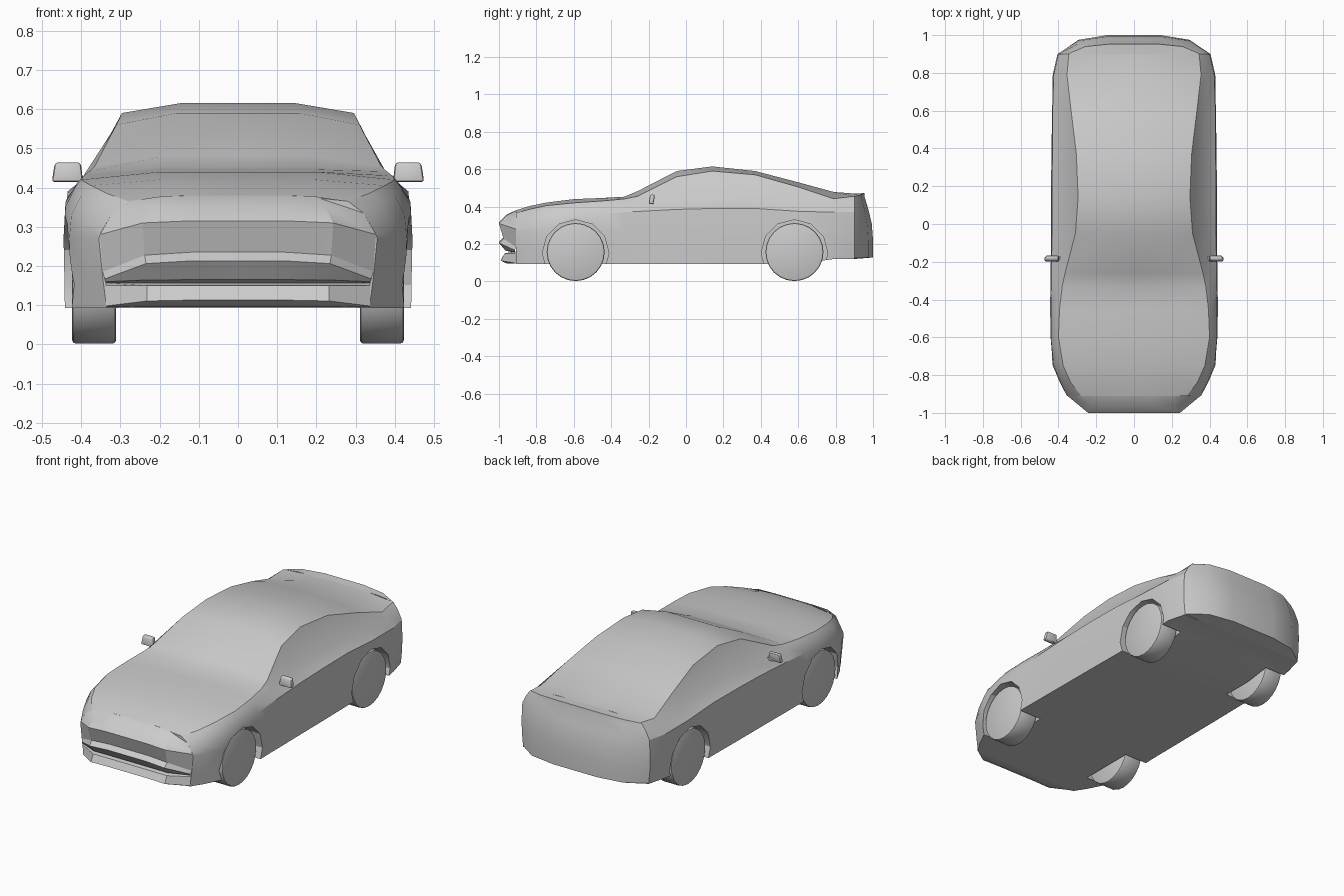
import bpy, bmesh, math

if "Cube" in bpy.data.objects:
    bpy.data.objects.remove(bpy.data.objects["Cube"])


def finish(obj, angle=30):
    bpy.ops.object.select_all(action='DESELECT')
    bpy.context.view_layer.objects.active = obj
    obj.select_set(True)
    for m in list(obj.modifiers):
        bpy.ops.object.modifier_apply(modifier=m.name)
    bpy.ops.object.shade_smooth_by_angle(angle=math.radians(angle))
    return obj


def make(name, verts, faces):
    me = bpy.data.meshes.new(name)
    me.from_pydata(verts, [], faces)
    obj = bpy.data.objects.new(name, me)
    bpy.context.collection.objects.link(obj)
    return obj


# Main body: cross sections (y, top z, edge x, edge z, belt x, belt z, half width, sill x)
SECTIONS = [
    (-.91, .380, .280, .365, .320, .335, .355, .335),
    (-.84, .402, .335, .385, .360, .362, .392, .380),
    (-.75, .421, .375, .405, .400, .380, .430, .425),
    (-.60, .440, .400, .420, .415, .402, .445, .442),
    (-.45, .446, .394, .430, .410, .412, .445, .442),
    (-.33, .453, .380, .441, .402, .420, .442, .440),
    (-.26, .482, .365, .455, .398, .424, .441, .440),
    (-.05, .590, .310, .560, .380, .435, .440, .438),
    (.14, .615, .296, .590, .372, .440, .440, .437),
    (.37, .590, .305, .570, .372, .440, .437, .434),
    (.60, .530, .333, .505, .380, .425, .436, .432),
    (.79, .478, .355, .442, .385, .420, .430, .424),
    (.90, .470, .345, .455, .375, .420, .405, .395),
]


def ring(y, zc, xe, ze, xb, zb, w, xs):
    floor = .12 if y > .7 else .093
    half = [(0, zc), (xe * .5, zc), (xe, ze), (xb, zb), (w - .005, zb - .05),
            (w, .27), (w * .5 + xs * .5, .17), (xs, floor), (0, floor)]
    loop = half + [(-x, z) for x, z in half[-2:0:-1]]
    return [(x, y, z) for x, z in loop]


rings = [ring(*s) for s in SECTIONS]
n, k = len(rings[0]), len(rings)
faces = [(i * n + j, (i + 1) * n + j, (i + 1) * n + (j + 1) % n, i * n + (j + 1) % n)
         for i in range(k - 1) for j in range(n)]
faces += [tuple(range(n)), tuple(range((k - 1) * n, k * n))]
body = make("car_body", [v for r in rings for v in r], faces)
bm = bmesh.new()
bm.from_mesh(body.data)
bmesh.ops.recalc_face_normals(bm, faces=bm.faces)
bm.to_mesh(body.data)
bm.free()

# Wheel arches cut from the body
for y in (-.59, .58):
    for s in (-1, 1):
        bpy.ops.mesh.primitive_cylinder_add(vertices=12, radius=.178, depth=.3,
                                            location=(s * .45, y, .152), rotation=(0, math.pi / 2, 0))
        cutter = bpy.context.object
        cutter.name = "arch_cutter"
        cutter.hide_render = True
        mod = body.modifiers.new("arch", 'BOOLEAN')
        mod.operation = 'DIFFERENCE'
        mod.solver = 'EXACT'
        mod.object = cutter
finish(body)
for o in [o for o in bpy.data.objects if o.name.startswith("arch_cutter")]:
    bpy.data.objects.remove(o)


# Nose and tail: rows of (centre y, centre z, edge x, edge y, edge z) from top to bottom
def fascia(name, rows, columns, flip):
    cols = [(-f, ly, lz) for f, ly, lz in columns[:0:-1]] + columns
    m = len(cols)
    verts = [(f * ex, cy + (ey - cy) * ly, cz + (ez - cz) * lz)
             for cy, cz, ex, ey, ez in rows for f, ly, lz in cols]
    quads = []
    for i in range(len(rows) - 1):
        for j in range(m - 1):
            q = (i * m + j, (i + 1) * m + j, (i + 1) * m + j + 1, i * m + j + 1)
            quads.append(q[::-1] if flip else q)
    return finish(make(name, verts, quads))


fascia("front_bumper", [
    (-.91, .380, .280, -.91, .365),
    (-.96, .357, .320, -.91, .335),
    (-1.0, .315, .352, -.91, .280),
    (-.975, .235, .345, -.91, .185),
    (-1.0, .213, .340, -.915, .167),
    (-.965, .165, .338, -.913, .160),
    (-.93, .157, .337, -.912, .157),
    (-.97, .150, .337, -.912, .150),
    (-.99, .113, .336, -.912, .098),
    (-.96, .097, .335, -.91, .095),
    (-.91, .095, .335, -.91, .095),
], [(0, 0, 0), (.35, 0, 0), (.69, 0, .15), (1, 1, 1)], False)

fascia("rear_bumper", [
    (.90, .470, .345, .90, .455),
    (.953, .472, .350, .90, .452),
    (.955, .452, .375, .90, .420),
    (.975, .385, .400, .90, .360),
    (.993, .310, .405, .90, .270),
    (1.0, .220, .402, .90, .190),
    (1.0, .128, .395, .90, .125),
    (.90, .120, .395, .90, .120),
], [(0, 0, 0), (.35, 0, 0), (.73, .25, .3), (1, 1, 1)], True)

# Wheels
for end, y in (("front", -.59), ("rear", .58)):
    for side, s in (("left", 1), ("right", -1)):
        bpy.ops.mesh.primitive_cylinder_add(vertices=24, radius=.155, depth=.112,
                                            location=(s * .367, y, .157), rotation=(0, math.pi / 2, 0))
        wheel = bpy.context.object
        wheel.name = f"{end}_{side}_wheel"
        bev = wheel.modifiers.new("rim", 'BEVEL')
        bev.width = .009
        bev.segments = 2
        finish(wheel)

# Door mirrors: tapered bevelled housing with a short arm
for side, s in (("left", 1), ("right", -1)):
    bpy.ops.mesh.primitive_cube_add(size=1, location=(s * .435, -.183, .438))
    housing = bpy.context.object
    housing.name = f"{side}_mirror"
    for v in housing.data.vertices:
        top, outer = v.co.z > 0, v.co.x * s > 0
        v.co.x = s * ((.032 if top else .04) if outer else (-.034 if top else -.04))
        v.co.y *= .026
        v.co.y += .008 * (-1 if not top else 1) * .5
        v.co.z = .026 if top else -.024
    bev = housing.modifiers.new("round", 'BEVEL')
    bev.width = .008
    bev.segments = 2
    finish(housing, 40)
    bpy.ops.mesh.primitive_cube_add(size=1, location=(s * .395, -.18, .422))
    arm = bpy.context.object
    arm.name = f"{side}_mirror_arm"
    arm.scale = (.06, .014, .014)
